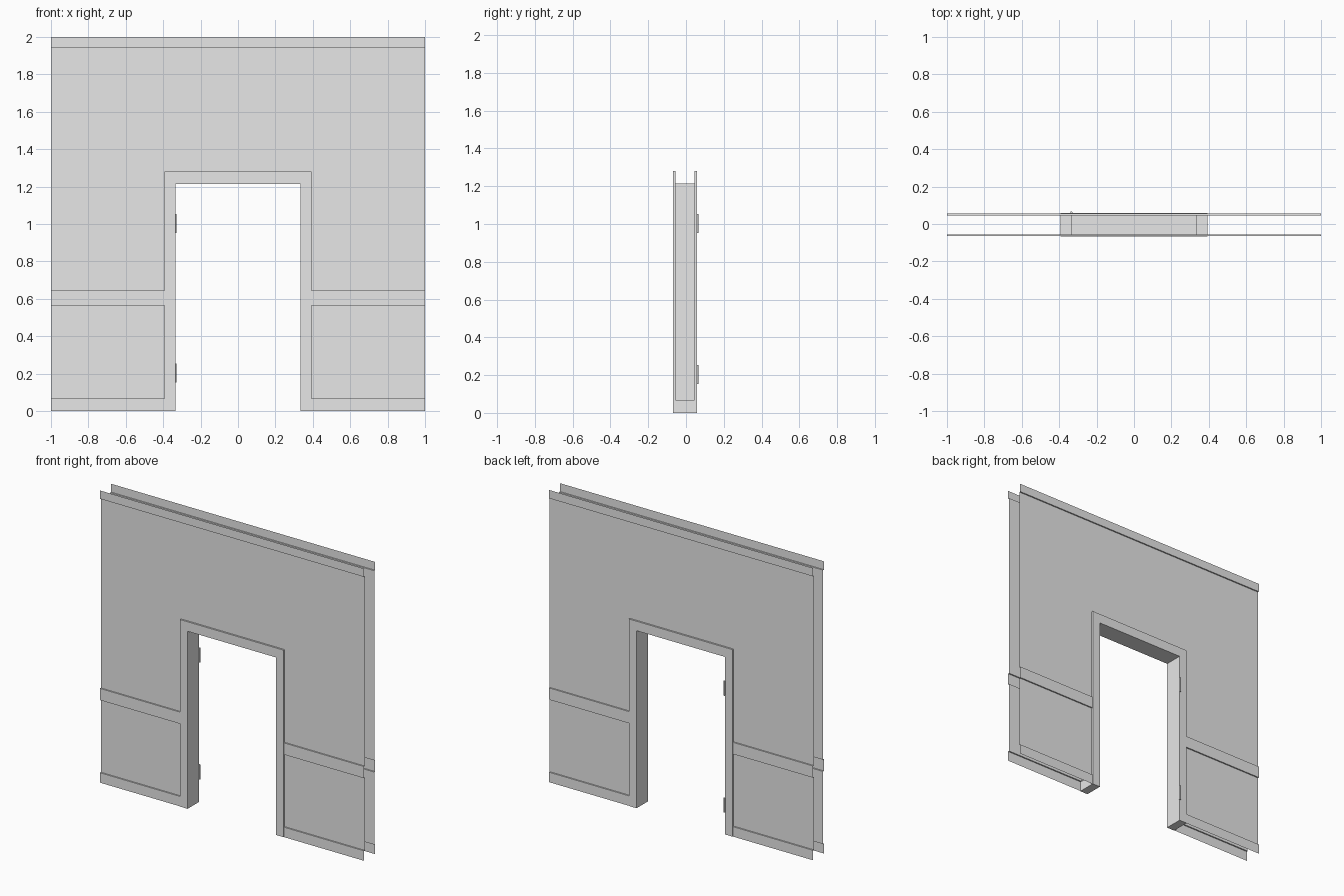
import bpy
import math
from mathutils import Vector

cube = bpy.data.objects.get("Cube")
if cube:
    bpy.data.objects.remove(cube, do_unlink=True)

paint = bpy.data.materials.new("light_grey_paint")
paint.use_nodes = True
paint.diffuse_color = (0.8, 0.8, 0.8, 1)
paint.node_tree.nodes["Principled BSDF"].inputs["Base Color"].default_value = (0.8, 0.8, 0.8, 1)

# Main dimensions
MID = -0.005                              # y of the wall's middle plane
WALL, RAIL, CASING = 0.051, 0.060, 0.0625  # half depths
INNER, OUTER, END = 0.334, 0.393, 1.0     # half widths
DOOR_TOP, CASING_TOP, TOP = 1.215, 1.28, 2.0
BASE, RAIL_LOW, RAIL_HIGH, CROWN = 0.068, 0.565, 0.645, 1.943


def ribbon(name, path, sweep, facing):
    """Sweep an open path along a vector; the first face looks towards facing."""
    path, sweep = [Vector(p) for p in path], Vector(sweep)
    n = len(path)
    verts = path + [p + sweep for p in path]
    faces = [(i, i + 1, n + i + 1, n + i) for i in range(n - 1)]
    if (path[1] - path[0]).cross(sweep).dot(Vector(facing)) < 0:
        faces = [f[::-1] for f in faces]
    mesh = bpy.data.meshes.new(name)
    mesh.from_pydata(verts, [], faces)
    mesh.materials.append(paint)
    obj = bpy.data.objects.new(name, mesh)
    bpy.context.collection.objects.link(obj)
    return obj


def arch(half_width, low, high, y):
    """Door-shaped path, from one foot over the top to the other."""
    return [(-half_width, y, low), (-half_width, y, high),
            (half_width, y, high), (half_width, y, low)]


# Wall skins with stepped baseboard, chair rail and crown
lower = [(RAIL, 0), (RAIL, BASE), (WALL, BASE), (WALL, RAIL_LOW),
         (RAIL, RAIL_LOW), (RAIL, RAIL_HIGH), (WALL, RAIL_HIGH)]
upper = [(WALL, CROWN), (RAIL, CROWN), (RAIL, TOP)]

for face, s in (("front", -1), ("back", 1)):
    out = (0, s, 0)

    def profile(points, x):
        return [(x, MID + s * d, z) for d, z in points]

    for side, m in (("left", 1), ("right", -1)):
        ribbon(f"{face}_{side}_wall", profile(lower + upper, m * OUTER),
               (m * (END - OUTER), 0, 0), out)
        # Casing upright
        ribbon(f"{face}_{side}_casing",
               profile([(CASING, 0), (CASING, CASING_TOP)], m * INNER),
               (m * (OUTER - INNER), 0, 0), out)
    ribbon(f"{face}_header_wall", profile([(WALL, CASING_TOP)] + upper, -OUTER),
           (2 * OUTER, 0, 0), out)
    ribbon(f"{face}_head_casing",
           profile([(CASING, DOOR_TOP), (CASING, CASING_TOP)], -INNER),
           (2 * INNER, 0, 0), out)
    # Outer edge of the casing, back to the wall skin
    ribbon(f"{face}_casing_edge", arch(OUTER, BASE, CASING_TOP, MID + s * WALL),
           (0, s * (CASING - WALL), 0), (-1, 0, 0))

# Door jamb lining through the wall
through = (0, 2 * CASING, 0)
ribbon("door_jamb", arch(INNER, 0, DOOR_TOP, MID - CASING), through, (1, 0, 0))

# Foot caps under the casing
for side, m in (("left", 1), ("right", -1)):
    y = MID - CASING
    ribbon(f"{side}_foot_cap",
           [(m * INNER, y, 0), (m * OUTER, y, 0), (m * OUTER, y, BASE)],
           through, (0, 0, -1))

# Hinge knuckles on the back edge of the right jamb
for place, z in (("lower", 0.203), ("upper", 1.003)):
    bpy.ops.mesh.primitive_cylinder_add(vertices=8, radius=0.006, depth=0.1,
                                        location=(-INNER - 0.001, 0.0615, z),
                                        rotation=(0, 0, math.pi / 8))
    hinge = bpy.context.object
    hinge.name = f"{place}_hinge"
    hinge.data.materials.append(paint)
